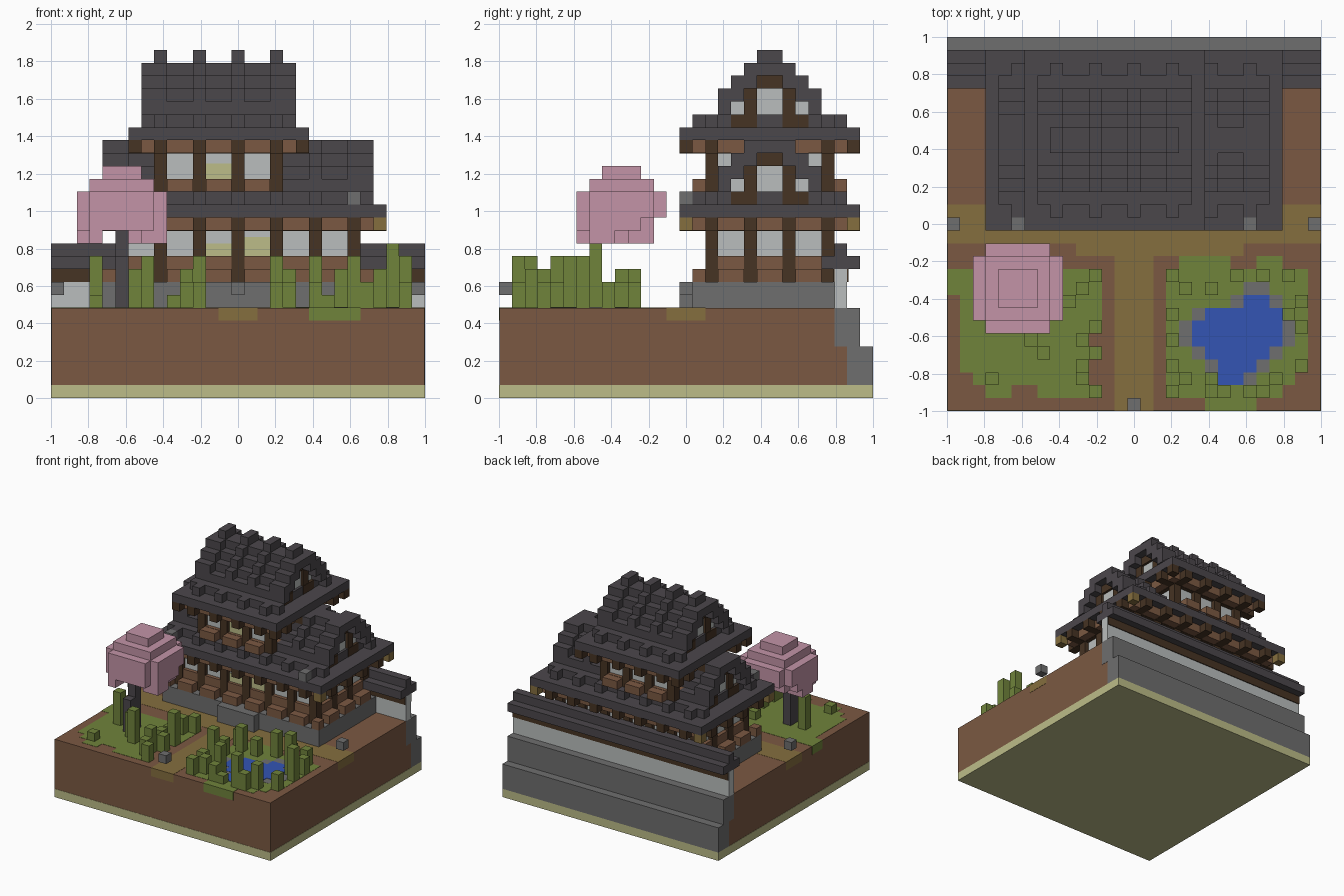
import bpy, bmesh
from mathutils import Matrix, Vector

if "Cube" in bpy.data.objects:
    bpy.data.objects.remove(bpy.data.objects["Cube"])

N = 29           # blocks along each side
U = 2 / N        # block size


def material(name, hexa):
    lin = [((int(hexa[i:i + 2], 16) / 255 + 0.055) / 1.055) ** 2.4 for i in (0, 2, 4)]
    m = bpy.data.materials.new(name)
    m.use_nodes = True
    m.diffuse_color = (*lin, 1)
    m.node_tree.nodes["Principled BSDF"].inputs["Base Color"].default_value = (*lin, 1)
    return m


TILE = material("dark tile", "4b474b")
PINK = material("blossom pink", "c394a7")
WOOD = material("brown", "7b5942")
TIMBER = material("dark timber", "463323")
STONE = material("grey stone", "6e6e6e")
PLASTER = material("white plaster", "babebd")
SAND = material("pale sand", "bcbc88")
PATH = material("path ochre", "856e3e")
GRASS = material("grass green", "70833b")
WATER = material("water blue", "3355b4")


def blocks(name, mat, boxes):
    """One object from boxes (x0, x1, y0, y1, z0, z1) in block units."""
    bm = bmesh.new()
    for x0, x1, y0, y1, z0, z1 in boxes:
        mid = Vector((x0 + x1 - N, y0 + y1 - N, z0 + z1)) * U / 2
        size = Vector((x1 - x0, y1 - y0, z1 - z0)) * U
        bmesh.ops.create_cube(bm, size=1, matrix=Matrix.Translation(mid) @ Matrix.Diagonal((*size, 1)))
    me = bpy.data.meshes.new(name)
    bm.to_mesh(me)
    bm.free()
    me.materials.append(mat)
    ob = bpy.data.objects.new(name, me)
    bpy.context.collection.objects.link(ob)


def patch(name, mat, rows, lift):
    """Thin ground colouring from rows (y, x0, x1), one block deep."""
    blocks(name, mat, [(x0, x1, max(y, 0.01), y + 1, 6, 7 + lift) for y, x0, x1 in rows])


def cube(x, y, z, h=1):
    return (x, x + 1, y, y + 1, z, z + h)


# Ground slab
blocks("base_plate", SAND, [(0, N, 0, N, 0, 1)])
blocks("soil", WOOD, [(0.03, 28.97, 0.03, 27, 1, 4), (0.03, 28.97, 0.03, 26, 4, 7)])
blocks("retaining_wall", STONE, [(0, N, 27, N, 1, 4), (0, N, 26, 28, 4, 7)])

# Paths, lawns and pond
blocks("path", PATH, [(0, N, 13, 16, 6, 7.02), (10, 23, 12, 13, 6, 7.02), (13, 16, 0, 13, 6, 7.02)])
left = [(1, 3, 5), (1, 7, 12), (2, 2, 11), (7, 1, 12), (8, 1, 12), (9, 0, 12), (10, 0, 12)]
patch("left_lawn", GRASS, left + [(y, 1, 11) for y in range(3, 7)], 0.03)
right = [(0, 20, 24), (1, 18, 26), (2, 17, 27), (10, 17, 28), (11, 18, 22), (11, 24, 26)]
patch("right_lawn", GRASS, right + [(y, 17, 28) for y in range(3, 10)], 0.03)
pond = [(2, 21, 23), (3, 21, 24), (4, 20, 25), (5, 19, 26), (6, 19, 26), (7, 20, 26), (8, 23, 25)]
patch("pond_shore", STONE, [(y, a - 1, b + 1) for y, a, b in pond] + [(9, 23, 25)], 0.05)
patch("pond_water", WATER, pond, 0.08)

# Bushes and reeds: x, y, height
reeds = [(11, 10, 2), (10, 9, 2), (9, 8, 1), (11, 6, 4), (10, 5, 2), (10, 3, 3), (11, 4, 2), (11, 1, 2),
         (10, 2, 2), (6, 5, 3), (7, 4, 4), (3, 2, 1), (3, 7, 4), (17, 10, 2), (18, 9, 3), (17, 7, 2),
         (17, 5, 4), (17, 3, 2), (17, 1, 2), (18, 2, 2), (20, 2, 4), (20, 1, 2), (21, 1, 1), (24, 1, 2),
         (23, 1, 4), (25, 2, 3), (27, 3, 2), (26, 10, 2), (26, 7, 5), (27, 8, 2), (27, 6, 4), (24, 10, 2),
         (22, 10, 3), (20, 9, 2)]
blocks("reeds", GRASS, [cube(x, y, 7, h) for x, y, h in reeds])

# Garden lanterns and roof blocks
blocks("stone_lanterns", STONE, [cube(14, 0, 8), cube(0, 14, 8), cube(28, 14, 8),
                                 cube(5, 14, 15), cube(23, 14, 15)])

# Blossom tree
blocks("tree_trunk", TILE, [(5, 6, 7, 8, 7, 13), (5, 6, 6, 7, 7, 11), (5, 6, 7, 9, 12, 13)])
blocks("tree_blossom", PINK, [
    (2, 9, 7, 12, 14, 16), (3, 8, 6, 13, 14, 16), (3, 8, 7, 12, 16, 17), (4, 7, 8, 11, 17, 18),
    (2, 9, 7, 11, 13, 14), (3, 8, 6, 12, 13, 14),
    (2, 4, 8, 10, 12, 13), (7, 9, 7, 9, 12, 13), (6, 8, 10, 12, 12, 13), (3, 4, 6, 8, 12, 13)])

# Back fence with its little roof
blocks("fence_wall", PLASTER, [(0, N, 26, 27, 7, 10)])
blocks("fence_beam", TIMBER, [(0.05, 28.95, 25.9, 27.1, 9, 10)])
blocks("fence_roof", TILE, [(0, N, 25, 28, 10, 11), (0, N, 26, 27, 11, 12)])

# House foundation and step
blocks("foundation", STONE, [(4, 25, 15, 26, 7, 9), (12, 17, 14, 15, 7, 9)])

YS = range(16, 26, 3)


def storey(tag, xs, z0, z1, bench, bench_sides, corner_mat):
    """Timber frame walls between z0 and z1 with brackets under the eaves."""
    a, b = xs[0], xs[-1] + 1
    top = z1 - 1
    blocks(tag + "_posts", TIMBER, [cube(x, y, z0, z1 - z0) for x in xs for y in YS
                                    if x in (a, b - 1) or y in (16, 25)])
    blocks(tag + "_windows", PLASTER, [(a + .5, b - .5, 16.5, 25.5, z0, z1)])
    blocks(tag + "_wall_panels", WOOD, [(a + .06, b - .06, 16.06, 25.94, z0, z0 + 2)])
    # Benches between the posts
    seats = [(x + 1, x + 3, y, y + 1, bench, bench + 1) for x in xs[:-1] for y in (15, 26)]
    if bench_sides:
        seats += [(x, x + 1, y + 1, y + 3, bench, bench + 1) for y in YS[:-1] for x in (a - 1, b)]
        seats += [cube(x, y, bench) for x in (a - 1, b) for y in (15, 26)]
    blocks(tag + "_benches", WOOD, seats)
    # Eave ring and projecting beam ends
    blocks(tag + "_eave_ring", WOOD, [(a - 1, b + 1, 15, 16, top, z1), (a - 1, b + 1, 26, 27, top, z1),
                                      (a - 1, a, 15, 27, top, z1), (b, b + 1, 15, 27, top, z1)])
    low = top - 0.03
    blocks(tag + "_beam_ends", TIMBER, [(x, x + 1, 14, 28, low, z1) for x in xs]
           + [(a - 2, b + 2, y, y + 1, low, z1) for y in YS])
    blocks(tag + "_eave_corners", corner_mat, [cube(x, y, top) for x in (a - 2, b + 1) for y in (14, 27)])


def gable_roof(tag, xs, z, skip, ridge_knobs):
    """Stepped roof above a storey, with raised tile ribs and gable ends."""
    a, b = xs[0], xs[-1] + 1
    tiles = [(a - 2, b + 2, 14, 28, z, z + 1)]
    for k in range(1, 6):
        tiles += [(a - 1, b + 1, y, y + 1, z + k, z + k + 1) for y in (15 + k, 26 - k)]
    for k in range(0, 6):
        if k == 1 or (k == 5 and not ridge_knobs):
            continue
        ribs = [x for x in xs if k == 0 or x not in skip]
        tiles += [cube(x, y, z + k + 1) for x in ribs for y in (15 + k, 26 - k)]
        # Raised verge along each gable edge
        if k > 1 and k < 5:
            tiles += [cube(x, y, z + k + 1) for x in (a - 1, b) for y in (15 + k, 26 - k)]
    tiles += [(a, b, 16, 26, z + 1, z + 2)]
    blocks(tag + "_roof", TILE, tiles)
    blocks(tag + "_gable_wall", PLASTER, [(a + .3, b - .3, 18, 24, z + 2, z + 3),
                                          (a + .3, b - .3, 19, 23, z + 3, z + 4)])
    frame = [(a, b, y, y + 1, z + 2, z + 4) for y in (19, 22)] + [(a, b, 20, 22, z + 4, z + 5)]
    frame += [(a - .05, b + .05, y, y + 2, z + 1, z + 2) for y in (18, 22)]
    blocks(tag + "_gable_frame", TIMBER, frame)


LOWER, UPPER = range(5, 24, 3), range(8, 18, 3)
storey("lower", LOWER, 9, 14, 9, True, PATH)
gable_roof("lower", LOWER, 14, UPPER, False)
storey("upper", UPPER, 15, 20, 16, False, TIMBER)
gable_roof("upper", UPPER, 20, (), True)

# Pale door and screens on the front
blocks("front_screens", SAND, [(12, 14, 16.4, 17, 10, 12), (15, 17, 16.4, 17, 11, 12.5),
                               (12, 14, 16.4, 17, 17, 18.2)])
